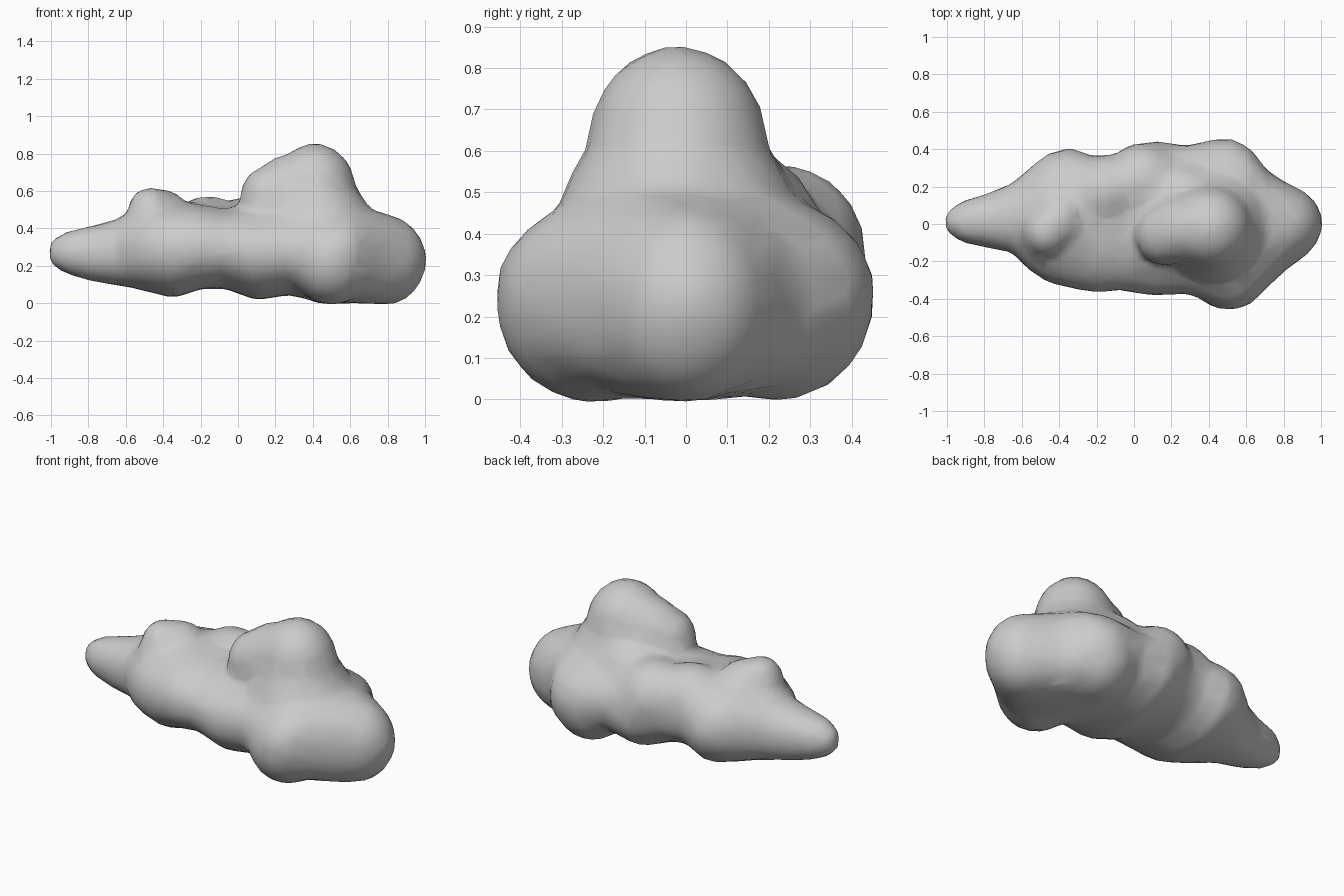
import bpy, bmesh
from math import sin, cos, pi, copysign
from mathutils import Matrix, Vector

if "Cube" in bpy.data.objects:
    bpy.data.objects.remove(bpy.data.objects["Cube"])

# Body stations: x, y min, y max, z min, z max
STATIONS = [
    (-1.01, -.04, .06, .21, .33), (-.92, -.10, .125, .155, .385), (-.78, -.13, .165, .115, .415),
    (-.65, -.155, .22, .095, .45), (-.56, -.25, .30, .08, .49), (-.46, -.315, .38, .055, .53),
    (-.34, -.345, .41, .025, .54), (-.2, -.37, .36, .075, .53), (-.08, -.355, .38, .08, .51),
    (.1, -.385, .45, .015, .52), (.28, -.375, .42, .045, .52), (.4, -.42, .45, .01, .52),
    (.52, -.465, .46, -.005, .52), (.62, -.435, .41, 0, .52), (.72, -.335, .28, -.005, .50),
    (.82, -.24, .22, -.005, .47), (.92, -.17, .17, .04, .415), (.98, -.10, .11, .12, .33),
    (1.01, -.03, .03, .2, .27)]

# Rounded lobes: centre, radii
LOBES = [
    ((.41, -.02, .61), (.22, .22, .245)),     # tower top
    ((.42, -.02, .40), (.30, .295, .30)),     # tower base
    ((.27, -.03, .57), (.20, .19, .225)),     # tower shoulder
    ((.16, -.06, .56), (.15, .165, .175)),
    ((.28, .08, .42), (.22, .24, .20)),       # slope from tower to rear lobes
    ((.05, .22, .36), (.21, .215, .21)),      # rear lobes
    ((-.16, .17, .36), (.22, .20, .215)),
    ((-.47, -.04, .47), (.125, .14, .155)),   # tail bumps
    ((-.40, .02, .46), (.14, .15, .15)),
    ((.79, 0, .23), (.215, .21, .24)),        # nose
    ((.5, -.22, .23), (.22, .24, .24)),       # side lobes
    ((.46, .22, .24), (.22, .235, .245)),
]


def power(v, p):
    return copysign(abs(v) ** p, v)


# Loft the long body through its stations
bm = bmesh.new()
N = 32
rings = []
for x, y0, y1, z0, z1 in STATIONS:
    cy, cz, ry, rz = (y0 + y1) / 2, (z0 + z1) / 2, (y1 - y0) / 2, (z1 - z0) / 2
    rings.append([bm.verts.new((x, cy + ry * power(cos(2 * pi * i / N), .93),
                                cz + rz * power(sin(2 * pi * i / N), .93))) for i in range(N)])
for a, b in zip(rings, rings[1:]):
    for i in range(N):
        j = (i + 1) % N
        bm.faces.new((a[i], a[j], b[j], b[i]))
bm.faces.new(rings[0])
bm.faces.new(rings[-1])
bmesh.ops.recalc_face_normals(bm, faces=bm.faces)

# Add the lobes
for c, r in LOBES:
    m = Matrix.Translation(Vector(c)) @ Matrix.Diagonal((*r, 1))
    bmesh.ops.create_icosphere(bm, subdivisions=4, radius=1, matrix=m)

mesh = bpy.data.meshes.new("cloud_body")
bm.to_mesh(mesh)
bm.free()
cloud = bpy.data.objects.new("cloud_body", mesh)
bpy.context.collection.objects.link(cloud)

# Fuse everything into one soft skin
fuse = cloud.modifiers.new("fuse", 'REMESH')
fuse.mode = 'VOXEL'
fuse.voxel_size = .025
fuse.use_smooth_shade = True
soften = cloud.modifiers.new("soften", 'SMOOTH')
soften.factor = .5
soften.iterations = 13

# Thin the skin to a coarse, smooth-shaded mesh
thin = cloud.modifiers.new("thin", 'DECIMATE')
thin.ratio = .12
